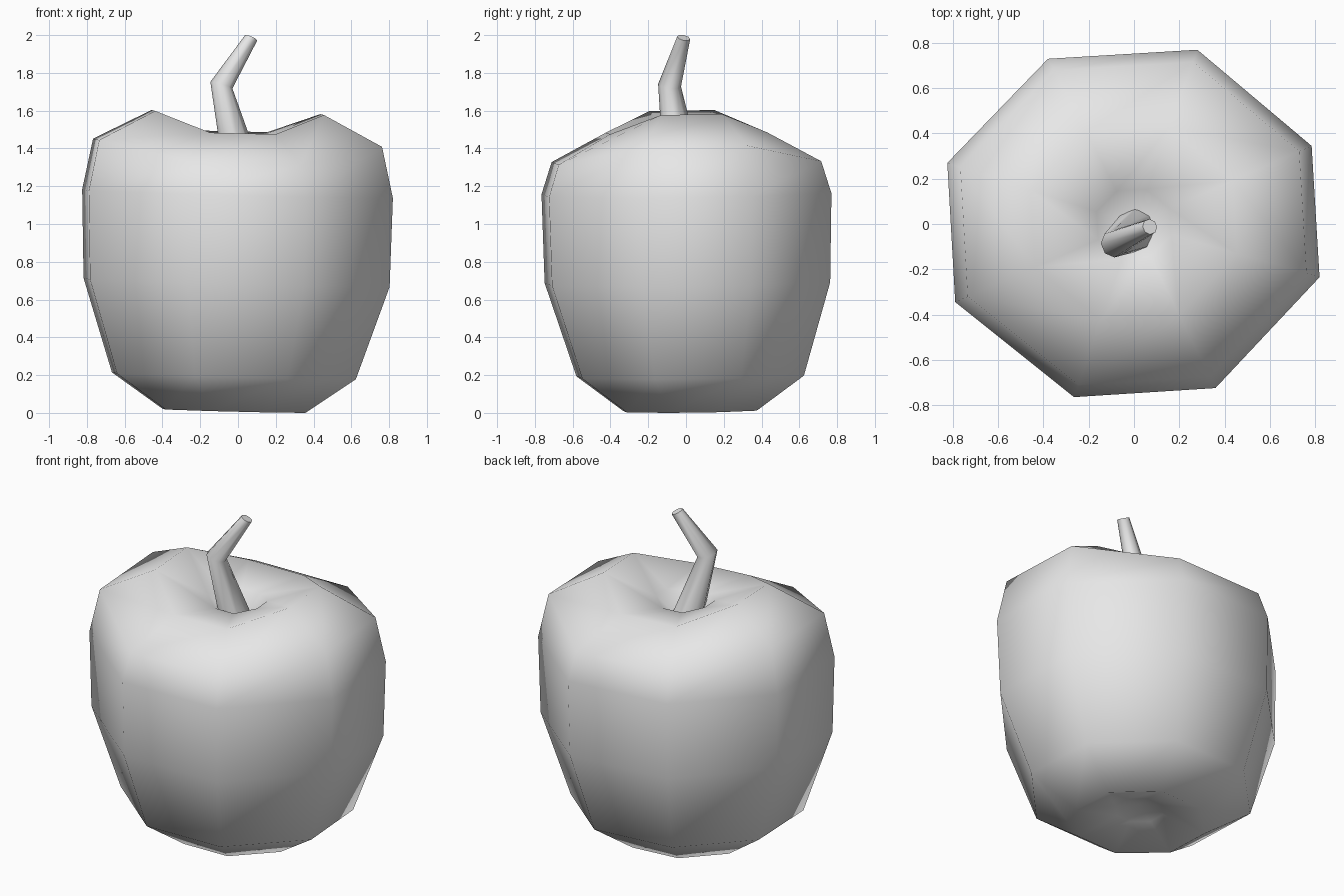
import bpy
import bmesh
import math
from mathutils import Vector

cube = bpy.data.objects.get("Cube")
if cube:
    bpy.data.objects.remove(cube)


def make_material(name, rgba):
    mat = bpy.data.materials.new(name)
    mat.use_nodes = True
    mat.diffuse_color = rgba
    mat.node_tree.nodes["Principled BSDF"].inputs["Base Color"].default_value = rgba
    return mat


def loft(name, rings, mat, start=None, end=None):
    """Skin closed rings; a start or end point closes that end with a fan."""
    bm = bmesh.new()
    loops = [[bm.verts.new(p) for p in ring] for ring in rings]
    n = len(loops[0])
    for low, high in zip(loops, loops[1:]):
        for i in range(n):
            j = (i + 1) % n
            bm.faces.new((low[i], low[j], high[j], high[i]))
    for loop, point in ((loops[0], start), (loops[-1], end)):
        if point is None:
            bm.faces.new(loop)
        else:
            tip = bm.verts.new(point)
            for i in range(n):
                bm.faces.new((loop[i], loop[(i + 1) % n], tip))
    bmesh.ops.recalc_face_normals(bm, faces=bm.faces)
    mesh = bpy.data.meshes.new(name)
    bm.to_mesh(mesh)
    bm.free()
    mesh.materials.append(mat)
    mesh.shade_smooth()
    obj = bpy.data.objects.new(name, mesh)
    bpy.context.collection.objects.link(obj)
    return obj


grey = make_material("light grey", (0.8, 0.8, 0.8, 1))

# Fruit body: slightly uneven eight-sided outline, scaled up the profile
outline = [(0.28, 0.77), (-0.38, 0.73), (-0.825, 0.27), (-0.79, -0.345),
           (-0.265, -0.765), (0.36, -0.725), (0.82, -0.235), (0.785, 0.345)]
# Each level: scale, height, extra height at the two sides, centre shift
profile = [(0.17, 0.09, 0, -0.02), (0.46, 0.01, 0, -0.02), (0.785, 0.195, 0, -0.02),
           (0.985, 0.69, 0, -0.005), (1.0, 1.16, 0, 0), (0.93, 1.33, 0.1, 0),
           (0.555, 1.485, 0.105, 0), (0.2, 1.445, 0.02, 0)]


def body_ring(scale, height, lift, shift):
    ring = []
    for x, y in outline:
        side = lift if abs(x) > abs(y) else 0
        px, py = x * scale + shift, y * scale - shift
        ring.append((px, py, height + side - 0.025 * px + 0.012 * py))
    return ring


loft("fruit_body", [body_ring(*level) for level in profile], grey,
     start=(-0.02, 0.02, 0.13), end=(0, 0, 1.3))

# Bent stem: centre, radius and facing of each ring
stem_path = [((0.02, -0.02, 1.3), 0.1, (0, 0, 1)),
             ((-0.088, -0.087, 1.735), 0.061, (0.3, 0.12, 1)),
             ((0.07, -0.012, 1.986), 0.035, (0.45, 0.22, 1))]


def stem_ring(centre, radius, facing, sides=8):
    turn = Vector((0, 0, 1)).rotation_difference(Vector(facing))
    angles = [2 * math.pi * i / sides for i in range(sides)]
    return [Vector(centre) + turn @ Vector((radius * math.cos(a), radius * math.sin(a), 0))
            for a in angles]


stem = loft("stem", [stem_ring(*step) for step in stem_path], grey)
bpy.context.view_layer.objects.active = stem
stem.select_set(True)
bpy.ops.object.shade_smooth_by_angle(angle=math.radians(60))
